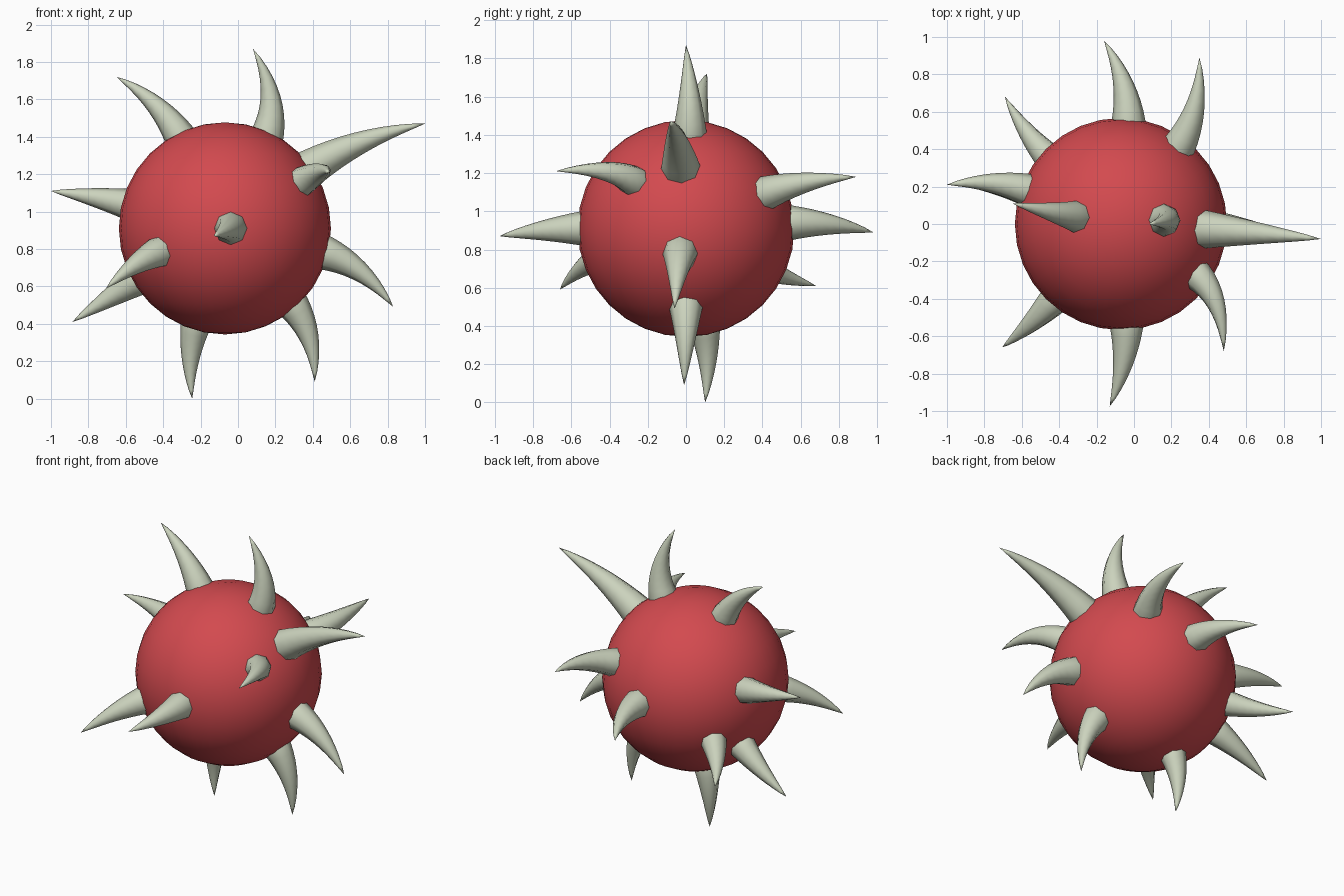
import bpy, bmesh, math
from mathutils import Vector

if "Cube" in bpy.data.objects:
    bpy.data.objects.remove(bpy.data.objects["Cube"])

CENTER = Vector((-0.07, 0, 0.91))
RADIUS = 0.567
SIDES, RINGS = 8, 9


def material(name, color):
    m = bpy.data.materials.new(name)
    m.diffuse_color = (*color, 1)
    m.use_nodes = True
    m.node_tree.nodes["Principled BSDF"].inputs["Base Color"].default_value = m.diffuse_color
    return m


RED = material("red", (0.65, 0.068, 0.078))
BONE = material("pale_bone", (0.60, 0.65, 0.51))


def finish(bm, name, mat):
    bmesh.ops.recalc_face_normals(bm, faces=bm.faces)
    for f in bm.faces:
        f.smooth = True
    me = bpy.data.meshes.new(name)
    bm.to_mesh(me)
    bm.free()
    me.materials.append(mat)
    ob = bpy.data.objects.new(name, me)
    bpy.context.collection.objects.link(ob)
    return ob


def spike(name, base, tip, radius):
    """Tapered horn that leaves the ball radially and bends to its tip."""
    base, tip = Vector(base), Vector(tip)
    out = (base - CENTER).normalized()
    base = CENTER + out * (RADIUS - 0.01)
    length = (tip - base).length
    mid = (base + tip) / 2
    ctrl = mid.lerp(base + out * length / 2, 0.75)
    start = (ctrl - base).normalized()
    side = start.orthogonal().normalized()
    bm = bmesh.new()
    rings = []
    for i in range(-1, RINGS):
        t = max(i, 0) / RINGS
        p = base * (1 - t) ** 2 + ctrl * 2 * t * (1 - t) + tip * t * t
        d = ((ctrl - base) * (1 - t) + (tip - ctrl) * t).normalized()
        if i < 0:
            p = base - d * 0.1          # root buried in the ball
        side = (side - d * side.dot(d)).normalized()
        up = d.cross(side)
        r = radius * (1 - t) ** 0.85
        rings.append([bm.verts.new(p + r * (side * math.cos(a) + up * math.sin(a)))
                      for a in (2 * math.pi * k / SIDES for k in range(SIDES))])
    for a, b in zip(rings, rings[1:]):
        for k in range(SIDES):
            n = (k + 1) % SIDES
            bm.faces.new((a[k], a[n], b[n], b[k]))
    point = bm.verts.new(tip)
    for k in range(SIDES):
        bm.faces.new((rings[-1][k], rings[-1][(k + 1) % SIDES], point))
    bm.faces.new(rings[0])
    finish(bm, name, BONE)


# round body
bm = bmesh.new()
bmesh.ops.create_uvsphere(bm, u_segments=32, v_segments=16, radius=RADIUS)
finish(bm, "ball_body", RED).location = CENTER

# curved spikes: name, base point, tip point, base radius
for args in (
    ("spike_top", (0.16, 0.02, 1.42), (0.08, 0.0, 1.87), 0.088),
    ("spike_top_left", (-0.32, 0.04, 1.42), (-0.65, 0.11, 1.72), 0.085),
    ("spike_large_right", (0.41, -0.03, 1.25), (1.0, -0.08, 1.47), 0.102),
    ("spike_front_right", (0.36, -0.29, 1.17), (0.48, -0.68, 1.21), 0.083),
    ("spike_back_right", (0.25, 0.43, 1.10), (0.35, 0.89, 1.18), 0.09),
    ("spike_front", (-0.04, -0.55, 0.91), (-0.13, -0.975, 0.87), 0.088),
    ("spike_back", (-0.03, 0.55, 0.94), (-0.16, 0.98, 0.89), 0.09),
    ("spike_left", (-0.59, 0.19, 1.04), (-1.0, 0.21, 1.11), 0.085),
    ("spike_front_left", (-0.43, -0.41, 0.78), (-0.705, -0.66, 0.59), 0.085),
    ("spike_lower_left", (-0.54, 0.16, 0.63), (-0.885, 0.2, 0.41), 0.085),
    ("spike_back_left", (-0.46, 0.36, 0.72), (-0.69, 0.68, 0.61), 0.08),
    ("spike_lower_right", (0.46, -0.03, 0.78), (0.83, -0.06, 0.49), 0.092),
    ("spike_bottom", (-0.23, 0.1, 0.38), (-0.245, 0.1, 0.0), 0.08),
    ("spike_bottom_right", (0.31, 0.0, 0.48), (0.41, -0.01, 0.09), 0.087),
):
    spike(*args)
